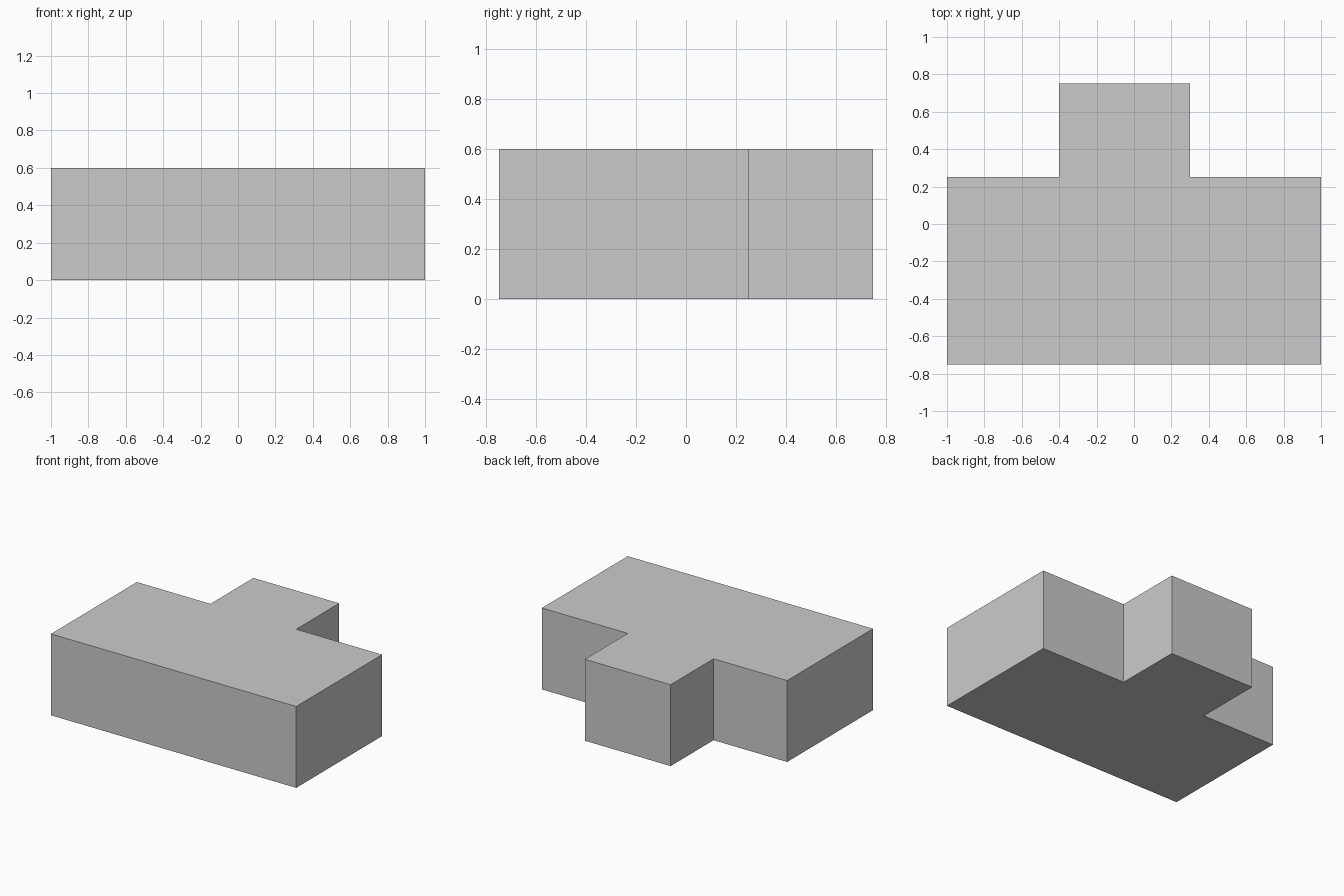
import bpy, bmesh

if "Cube" in bpy.data.objects:
    bpy.data.objects.remove(bpy.data.objects["Cube"])

mesh = bpy.data.meshes.new("t_shaped_building")
building = bpy.data.objects.new("t_shaped_building", mesh)
bpy.context.collection.objects.link(building)


def grey(name, value):
    mat = bpy.data.materials.new(name)
    mat.diffuse_color = (value, value, value, 1)
    mat.use_nodes = True
    mat.node_tree.nodes["Principled BSDF"].inputs["Base Color"].default_value = mat.diffuse_color
    mesh.materials.append(mat)


grey("wall", 0.8)
grey("window_band", 0.93)

# T-shaped footprint raised to a flat-roofed block
bm = bmesh.new()
footprint = [(-1, -.75), (1, -.75), (1, .25), (.3, .25),
             (.3, .75), (-.4, .75), (-.4, .25), (-1, .25)]
base = bm.faces.new([bm.verts.new((x, y, 0)) for x, y in footprint])
raised = bmesh.ops.extrude_face_region(bm, geom=[base], use_keep_orig=True)
bmesh.ops.translate(bm, vec=(0, 0, .6),
                    verts=[g for g in raised["geom"] if isinstance(g, bmesh.types.BMVert)])
bmesh.ops.recalc_face_normals(bm, faces=bm.faces[:])

# Cut lines for the window bands and the entrance
cuts = {0: (-.9, -.4, -.3, .2, .3, .9), 1: (-.65, .15), 2: (.1, .3, .5)}
for axis, values in cuts.items():
    for v in values:
        point, normal = [0, 0, 0], [0, 0, 0]
        point[axis], normal[axis] = v, 1
        bmesh.ops.bisect_plane(bm, geom=bm.verts[:] + bm.edges[:] + bm.faces[:],
                               dist=1e-5, plane_co=point, plane_no=normal)


def wall_faces(axis, at, low, high, z0, z1):
    """Faces of the wall lying at one x or y position, inside a rectangle."""
    found = []
    for f in bm.faces:
        c = f.calc_center_median()
        flat = all(abs(v.co[axis] - at) < 1e-4 for v in f.verts)
        if flat and low < c[1 - axis] < high and z0 < c.z < z1:
            found.append(f)
    return found


# Window bands: front pair, back pair, right and left
bands = [(1, -.75, -.9, -.4), (1, -.75, .3, 1), (1, .25, -.9, -.4),
         (1, .25, .3, .9), (0, 1, -.75, .15), (0, -1, -.65, .15)]
for band in bands:
    for f in wall_faces(*band, .1, .3):
        f.material_index = 1

# Recessed entrance in the rear wing
recess = bmesh.ops.extrude_face_region(bm, geom=wall_faces(1, .75, -.3, .2, .1, .5))
bmesh.ops.translate(bm, vec=(0, -.4, 0),
                    verts=[g for g in recess["geom"] if isinstance(g, bmesh.types.BMVert)])
bmesh.ops.recalc_face_normals(bm, faces=bm.faces[:])

bm.to_mesh(mesh)
bm.free()
